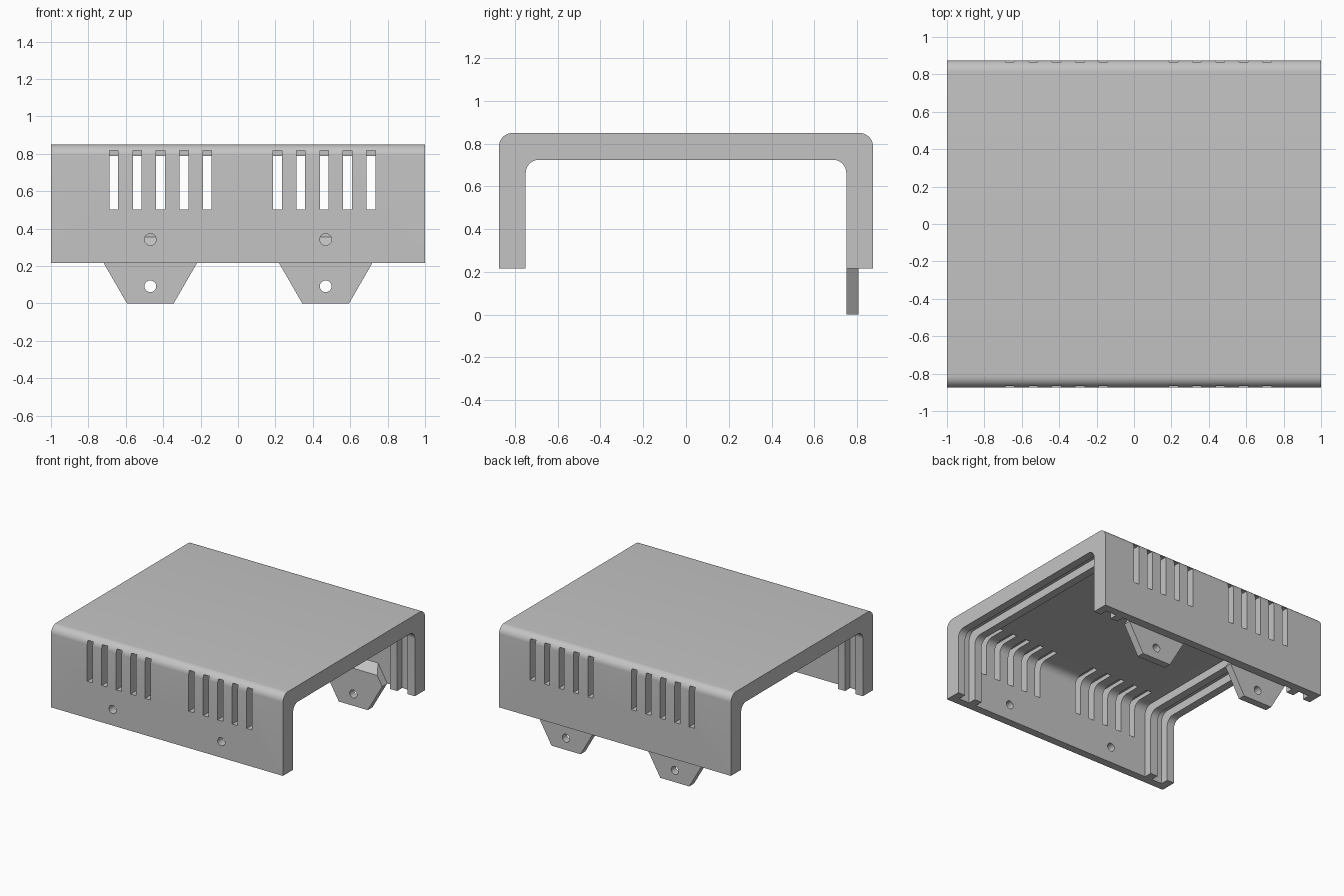
import bpy, bmesh, math
from mathutils import Matrix, Vector

cube = bpy.data.objects.get("Cube")
if cube:
    bpy.data.objects.remove(cube)

U = 1 / 32                 # one millimetre of the design
WIDE, TOP = 28 * U, 0.85   # half depth and height of the cover
RIM = 0.2165               # lower edge of the cover
LEG_X = 15 * U             # leg and screw hole offset

grey = bpy.data.materials.new("mid grey")
grey.use_nodes = True
grey.diffuse_color = (0.55, 0.55, 0.55, 1)
grey.node_tree.nodes["Principled BSDF"].inputs["Base Color"].default_value = grey.diffuse_color


def make(name, bm):
    bmesh.ops.recalc_face_normals(bm, faces=bm.faces)
    mesh = bpy.data.meshes.new(name)
    bm.to_mesh(mesh)
    bm.free()
    mesh.materials.append(grey)
    obj = bpy.data.objects.new(name, mesh)
    bpy.context.collection.objects.link(obj)
    return obj


def prism(name, points, depth):
    """Extrude a closed outline along a vector."""
    bm = bmesh.new()
    face = bm.faces.new([bm.verts.new(p) for p in points])
    out = bmesh.ops.extrude_face_region(bm, geom=[face])
    moved = [v for v in out["geom"] if isinstance(v, bmesh.types.BMVert)]
    bmesh.ops.translate(bm, verts=moved, vec=depth)
    return make(name, bm)


def round_block(name, x0, x1, half, top, bottom, r=2 * U, steps=10):
    """Block along x with its two upper edges rounded."""
    pts = [(x0, -half, bottom), (x0, half, bottom)]
    for side, start in ((1, 0), (-1, 90)):
        for i in range(steps + 1):
            a = math.radians(start + 90 * i / steps)
            pts.append((x0, side * (half - r) + r * math.cos(a), top - r + r * math.sin(a)))
    return prism(name, pts, (x1 - x0, 0, 0))


def box(name, x0, x1, y0, y1, z0, z1):
    return prism(name, [(x0, y0, z0), (x1, y0, z0), (x1, y1, z0), (x0, y1, z0)], (0, 0, z1 - z0))


def hole(name, x, y, z):
    bm = bmesh.new()
    bmesh.ops.create_cone(bm, cap_ends=True, segments=32, radius1=U, radius2=U, depth=0.3,
                          matrix=Matrix.Translation((x, y, z)) @ Matrix.Rotation(math.pi / 2, 4, "X"))
    return make(name, bm)


def cut(target, cutter):
    cutter.hide_render = True
    mod = target.modifiers.new("cut", "BOOLEAN")
    mod.operation = "DIFFERENCE"
    mod.solver = "EXACT"
    mod.object = cutter
    bpy.context.view_layer.objects.active = target
    bpy.ops.object.modifier_apply(modifier=mod.name)
    bpy.data.objects.remove(cutter)


def finish(obj):
    bpy.ops.object.select_all(action="DESELECT")
    obj.select_set(True)
    bpy.context.view_layer.objects.active = obj
    bpy.ops.object.shade_smooth_by_angle(angle=math.radians(30))


# Cover: outer block, hollowed so that guide ribs remain near both ends
cover = round_block("cover", -1, 1, WIDE, TOP, RIM)
cut(cover, round_block("opening", -1.1, 1.1, WIDE - 4 * U, TOP - 4 * U, 0))
inner, inner_top = WIDE - 2 * U, TOP - 2 * U
rib_in, rib_out, lip = 1 - 6.9 * U, 1 - 4.9 * U, 1 - 2 * U
for x0, x1 in ((-rib_in, rib_in), (rib_out, lip), (-lip, -rib_out)):
    cut(cover, round_block("recess", x0, x1, inner, inner_top, 0))

# Ventilation slots, two groups of five on the front and back walls
for group in (-22 * U, 6 * U):
    for i in range(5):
        x = group + 4 * i * U
        for y0, y1 in ((-1, -WIDE + 8 * U), (WIDE - 8 * U, 1)):
            cut(cover, box("slot", x, x + 1.5 * U, y0, y1, 0.503, TOP - U))

# Screw holes in the front wall
for side in (-1, 1):
    cut(cover, hole("screw_hole", side * LEG_X, -WIDE, RIM + 4 * U))
finish(cover)

# Fixing legs: half hexagons inside the back wall with a sloped upper edge
face_y = WIDE - 4 * U
for side, name in ((-1, "right_leg"), (1, "left_leg")):
    outline = []
    for i in range(6):
        a = i * math.pi / 3
        outline.append((side * LEG_X + 8 * U * math.cos(a), face_y, RIM + 8 * U * math.sin(a)))
    leg = prism(name, outline, (0, 2.2 * U, 0))
    bm = bmesh.new()
    bm.from_mesh(leg.data)
    res = bmesh.ops.bisect_plane(bm, geom=bm.verts[:] + bm.edges[:] + bm.faces[:],
                                 plane_co=Vector((0, inner, 0.355)),
                                 plane_no=Vector((0, -1, 1)), clear_outer=True)
    rim_edges = [e for e in res["geom_cut"] if isinstance(e, bmesh.types.BMEdge)]
    bmesh.ops.holes_fill(bm, edges=rim_edges)
    bmesh.ops.recalc_face_normals(bm, faces=bm.faces)
    bm.to_mesh(leg.data)
    bm.free()
    cut(leg, box("clearance", -1.1, 1.1, inner - 0.005, 1, -0.1, RIM))
    cut(leg, hole("leg_hole", side * LEG_X, face_y, RIM - 4 * U))
    finish(leg)
